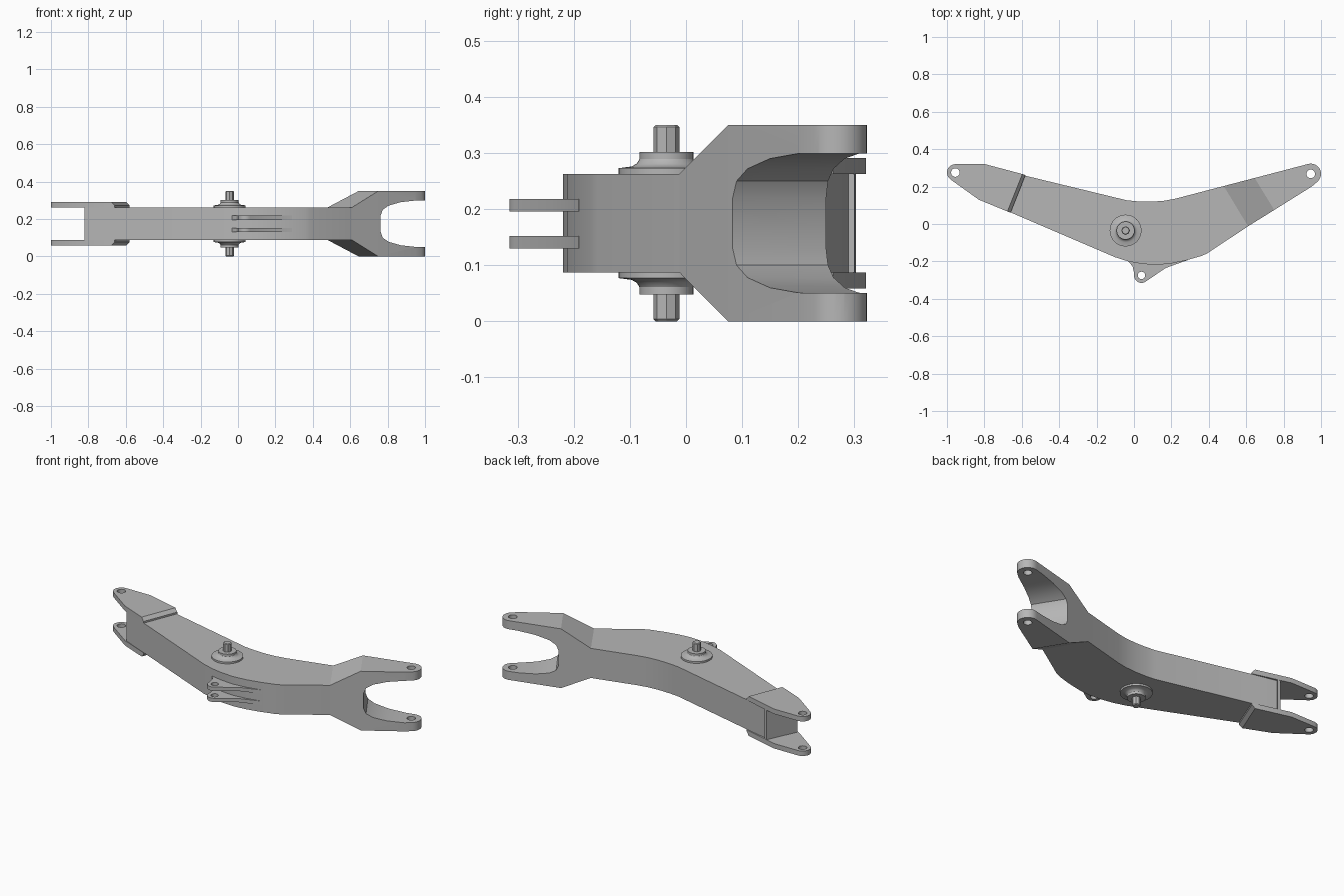
import bpy, bmesh, math
from mathutils import Vector

old = bpy.data.objects.get("Cube")
if old:
    bpy.data.objects.remove(old, do_unlink=True)

MID = 0.175      # height of the symmetry plane
HALF = 0.0875    # half height of the main beam

grey = bpy.data.materials.new("steel grey")
grey.use_nodes = True
colour = (0.47, 0.47, 0.47, 1)
grey.diffuse_color = colour
grey.node_tree.nodes["Principled BSDF"].inputs["Base Color"].default_value = colour


def finish(name, bm):
    bmesh.ops.recalc_face_normals(bm, faces=bm.faces)
    mesh = bpy.data.meshes.new(name)
    bm.to_mesh(mesh)
    bm.free()
    mesh.materials.append(grey)
    obj = bpy.data.objects.new(name, mesh)
    bpy.context.collection.objects.link(obj)
    return obj


def prism(name, outline, low, high):
    """Extrude a plan outline; low and high are numbers or one value per point."""
    n = len(outline)
    lows = low if isinstance(low, list) else [low] * n
    highs = high if isinstance(high, list) else [high] * n
    bm = bmesh.new()
    bottom = [bm.verts.new((x, y, z)) for (x, y), z in zip(outline, lows)]
    top = [bm.verts.new((x, y, z)) for (x, y), z in zip(outline, highs)]
    bm.faces.new(bottom[::-1])
    bm.faces.new(top)
    for i in range(n):
        j = (i + 1) % n
        bm.faces.new((bottom[i], bottom[j], top[j], top[i]))
    return finish(name, bm)


def arc(cx, cy, r, start, end, steps=8):
    return [(cx + r * math.cos(math.radians(start + (end - start) * i / steps)),
             cy + r * math.sin(math.radians(start + (end - start) * i / steps)))
            for i in range(steps + 1)]


def lathe(name, profile, cx, cy, sides, sign):
    """Stack of rings around the pivot axis, mirrored in height by sign."""
    bm = bmesh.new()
    rings = []
    for r, h in profile:
        rings.append([bm.verts.new((x, y, MID + sign * h))
                      for x, y in arc(cx, cy, r, 0, 360, sides)[:-1]])
    for a, b in zip(rings, rings[1:]):
        for i in range(sides):
            j = (i + 1) % sides
            bm.faces.new((a[i], a[j], b[j], b[i]))
    bm.faces.new(rings[0])
    bm.faces.new(rings[-1])
    return finish(name, bm)


def cut(obj, cutter):
    mod = obj.modifiers.new("cut", 'BOOLEAN')
    mod.operation = 'DIFFERENCE'
    mod.solver = 'EXACT'
    mod.object = cutter
    bpy.context.view_layer.objects.active = obj
    bpy.ops.object.modifier_apply(modifier=mod.name)
    bpy.data.objects.remove(cutter, do_unlink=True)


def drill(obj, x, y, r):
    cut(obj, prism("drill", arc(x, y, r, 0, 360, 20)[:-1], -0.2, 0.6))


# Main curved beam
back = [(-0.74, 0.293), (-0.58, 0.258), (-0.04, 0.127), (0.02, 0.121), (0.09, 0.119),
        (0.16, 0.124), (0.22, 0.135), (0.48, 0.203)]
front = [(0.61, -0.012), (0.39, -0.158), (0.36, -0.171), (0.28, -0.194), (0.2, -0.211),
         (0.12, -0.219), (0.04, -0.213), (-0.03, -0.2), (-0.1, -0.178),
         (-0.66, 0.062), (-0.82, 0.13)]
parts = [prism("main_beam", back + front, MID - HALF, MID + HALF)]

# End plate standing slightly proud of the back wall
parts.append(prism("end_plate", [(-0.82, 0.132), (-0.74, 0.303), (-0.722, 0.3), (-0.8, 0.125)],
                   MID - HALF, MID + HALF))

# Clevis plates with a ramped inner edge
plate = [(-0.58, 0.262), (-0.8, 0.321)] + arc(-0.955, 0.275, 0.045, 90, 235) \
    + [(-0.83, 0.13), (-0.66, 0.06)]
ramp = [(-0.597, 0.267), (-0.677, 0.067)]
for name, sign in (("upper_clevis_plate", 1), ("lower_clevis_plate", -1)):
    inner, outer = MID + sign * HALF, MID + sign * 0.1165
    flat = [ramp[0]] + plate[1:-1] + [ramp[1]]
    obj = prism(name, flat, inner, outer)
    drill(obj, -0.955, 0.275, 0.023)
    parts.append(obj)
    step = inner + sign * 0.01
    parts.append(prism(name + "_ramp", [ramp[1], ramp[0], plate[0], plate[-1]],
                       inner, [outer, outer, step, step]))

# Flared section between beam and fork
flare = [(0.48, 0.203), (0.61, -0.012), (0.75, 0.075), (0.645, 0.246)]
parts.append(prism("fork_flare", flare, [MID - HALF] * 2 + [0.0] * 2,
                   [MID + HALF] * 2 + [0.35] * 2))

# Fork with rounded tips
tip = arc(0.945, 0.268, 0.055, -50, 110, 10)
fork = prism("fork", [flare[3], flare[2], (0.95, 0.2)] + tip, 0.0, 0.35)
drill(fork, 0.945, 0.268, 0.023)

# U-shaped saddle swept across the fork
across = Vector((-0.53, 0.85, 0)).normalized()
along = Vector((0.85, 0.53, 0)).normalized()
origin = Vector((0.765, 0.08, MID))
half_u = [(0, 0.045), (0.013, 0.075), (0.05, 0.097), (0.125, 0.115), (0.22, 0.124), (0.6, 0.126)]
profile = half_u + [(s, -h) for s, h in reversed(half_u)]
bm = bmesh.new()
ends = [[bm.verts.new(origin + along * s + across * t + Vector((0, 0, h))) for s, h in profile]
        for t in (-0.5, 0.5)]
for loop in ends:
    bm.faces.new(loop)
for i in range(len(profile)):
    j = (i + 1) % len(profile)
    bm.faces.new((ends[0][i], ends[0][j], ends[1][j], ends[1][i]))
cut(fork, finish("saddle_cutter", bm))
parts.append(fork)

# Pair of lugs on the front side
lug_outline = [(0.29, -0.18), (-0.04, -0.18), (-0.03, -0.202), (-0.008, -0.225), (0, -0.26)] \
    + arc(0.04, -0.275, 0.04, 180, 310) + [(0.17, -0.235), (0.29, -0.192)]
for name, z in (("lower_lug", 0.141), ("upper_lug", 0.207)):
    lug = prism(name, lug_outline, z - 0.011, z + 0.011)
    drill(lug, 0.04, -0.275, 0.02)
    parts.append(lug)

# Pivot boss and hexagonal pin, above and below
for side, sign in (("upper", 1), ("lower", -1)):
    parts.append(lathe(side + "_pivot_boss",
                       [(0.085, 0.08), (0.085, 0.098), (0.062, 0.101), (0.053, 0.106),
                        (0.048, 0.114), (0.048, 0.127)], -0.045, -0.035, 32, sign))
    parts.append(lathe(side + "_pivot_pin",
                       [(0.023, 0.12), (0.023, 0.171), (0.019, 0.175)], -0.045, -0.035, 8, sign))

# Smooth shading on curved walls, sharp elsewhere
for obj in parts:
    bpy.ops.object.select_all(action='DESELECT')
    obj.select_set(True)
    bpy.context.view_layer.objects.active = obj
    bpy.ops.object.shade_smooth_by_angle(angle=math.radians(30))
